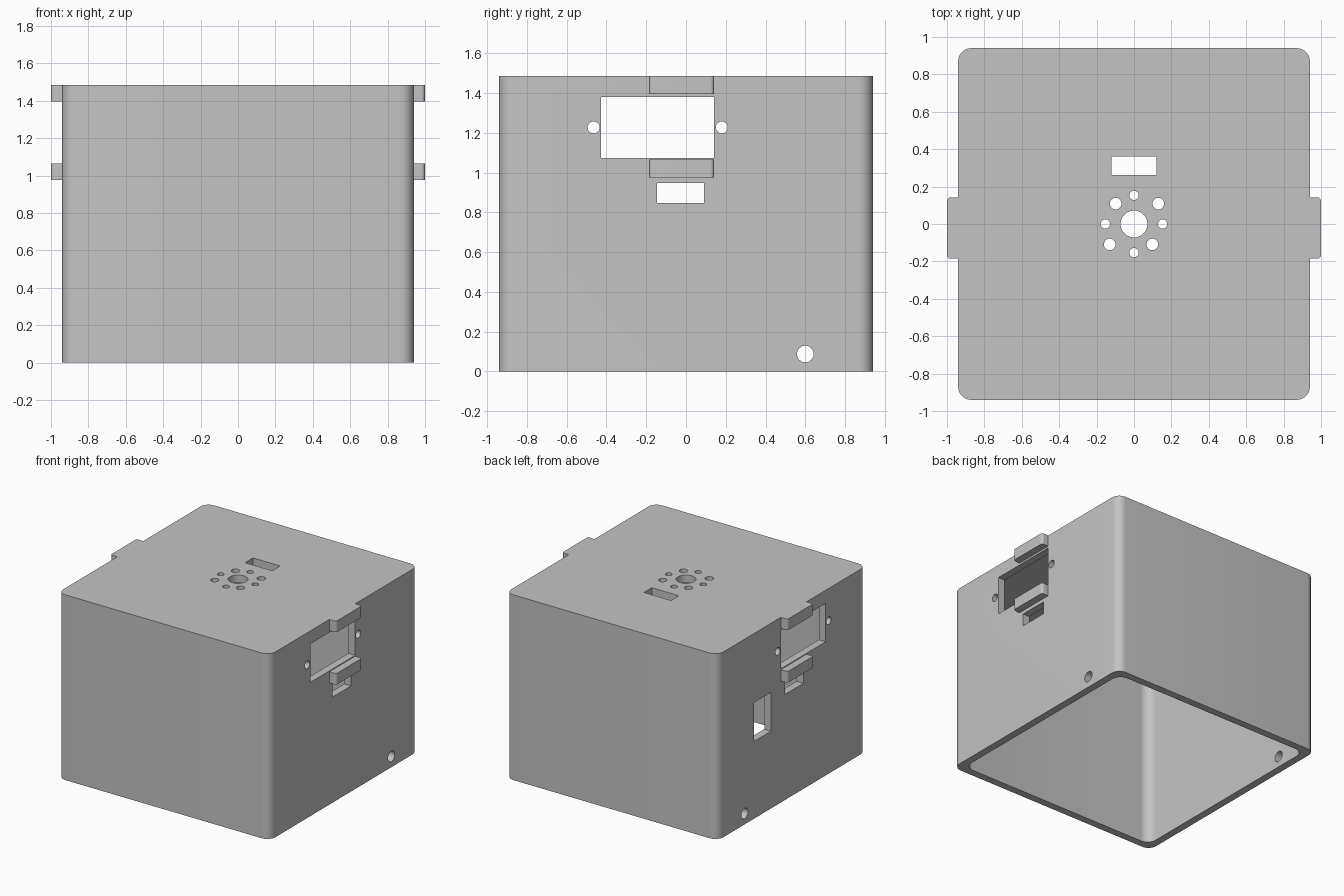
import bpy, bmesh, math
from mathutils import Matrix

cube = bpy.data.objects.get("Cube")
if cube:
    bpy.data.objects.remove(cube, do_unlink=True)

HALF, HEIGHT, WALL = 0.94, 1.485, 0.06

grey = bpy.data.materials.new("plain grey")
grey.use_nodes = True
grey.diffuse_color = (0.55, 0.55, 0.55, 1)
grey.node_tree.nodes["Principled BSDF"].inputs["Base Color"].default_value = grey.diffuse_color


def add_box(bm, x, y, z, radius=0.0, side=0):
    """Box between (min, max) pairs; rounds upright edges, all or on one x side."""
    size = [b - a for a, b in (x, y, z)]
    mid = [(a + b) / 2 for a, b in (x, y, z)]
    mat = Matrix.Translation(mid) @ Matrix.Diagonal((*size, 1))
    verts = bmesh.ops.create_cube(bm, size=1, matrix=mat)["verts"]
    if radius:
        edges = {e for v in verts for e in v.link_edges}
        upright = [e for e in edges
                   if abs(e.verts[0].co.z - e.verts[1].co.z) > 1e-4
                   and (e.verts[0].co.x - mid[0]) * side >= 0]
        bmesh.ops.bevel(bm, geom=upright, offset=radius, segments=10,
                        profile=0.5, affect='EDGES')


def add_rod(bm, centre, radius, length, along_x=False):
    mat = Matrix.Translation(centre)
    if along_x:
        mat = mat @ Matrix.Rotation(math.pi / 2, 4, 'Y')
    bmesh.ops.create_cone(bm, cap_ends=True, segments=32, radius1=radius,
                          radius2=radius, depth=length, matrix=mat)


def make(name, bm):
    bmesh.ops.recalc_face_normals(bm, faces=bm.faces)
    mesh = bpy.data.meshes.new(name)
    bm.to_mesh(mesh)
    bm.free()
    mesh.materials.append(grey)
    obj = bpy.data.objects.new(name, mesh)
    bpy.context.collection.objects.link(obj)
    return obj


def activate(obj):
    bpy.ops.object.select_all(action='DESELECT')
    obj.select_set(True)
    bpy.context.view_layer.objects.active = obj


def cut(obj, bm):
    cutter = make("cutter", bm)
    cutter.hide_render = True
    mod = obj.modifiers.new("cut", 'BOOLEAN')
    mod.operation, mod.solver, mod.object = 'DIFFERENCE', 'EXACT', cutter
    activate(obj)
    bpy.ops.object.modifier_apply(modifier=mod.name)
    bpy.data.objects.remove(cutter, do_unlink=True)


def smooth(obj):
    activate(obj)
    bpy.ops.object.shade_smooth_by_angle(angle=math.radians(30))


# Housing with rounded upright corners, open underneath
bm = bmesh.new()
add_box(bm, (-HALF, HALF), (-HALF, HALF), (0, HEIGHT), 0.07)
housing = make("housing", bm)

bm = bmesh.new()
inner = HALF - WALL
add_box(bm, (-inner, inner), (-inner, inner), (-0.2, HEIGHT - WALL), 0.075)
cut(housing, bm)

# Openings through both side walls
bm = bmesh.new()
through = (-1.2, 1.2)
add_box(bm, through, (-0.427, 0.142), (1.072, 1.38))
add_box(bm, through, (-0.145, 0.09), (0.847, 0.947))
for y, z, r in ((-0.465, 1.227, 0.03), (0.18, 1.227, 0.03), (0.6, 0.087, 0.042)):
    add_rod(bm, (0, y, z), r, 2.4, along_x=True)

# Extra window in the one side wall
add_box(bm, (-1.2, -0.7), (0.265, 0.48), (0.62, 0.93))

# Slot and ring of holes in the top
add_box(bm, (-0.12, 0.12), (0.262, 0.362), (1.4, 1.6))
add_rod(bm, (0, 0, 1.5), 0.072, 0.2)
for i in range(4):
    a = i * math.pi / 2
    add_rod(bm, (0.153 * math.cos(a), 0.153 * math.sin(a), 1.5), 0.025, 0.2)
for x, y in ((0.13, 0.109), (-0.098, 0.109)):
    for s in (1, -1):
        add_rod(bm, (s * x, s * y, 1.5), 0.031, 0.2)
cut(housing, bm)
smooth(housing)

# Clip tabs above and below each side window
for side, label in ((1, "left"), (-1, "right")):
    for base, level in ((0.975, "lower"), (1.395, "upper")):
        bm = bmesh.new()
        add_box(bm, tuple(sorted((side * HALF, side * 1.0))), (-0.185, 0.142),
                (base, base + 0.09), 0.02, side)
        smooth(make(f"{label}_{level}_tab", bm))
